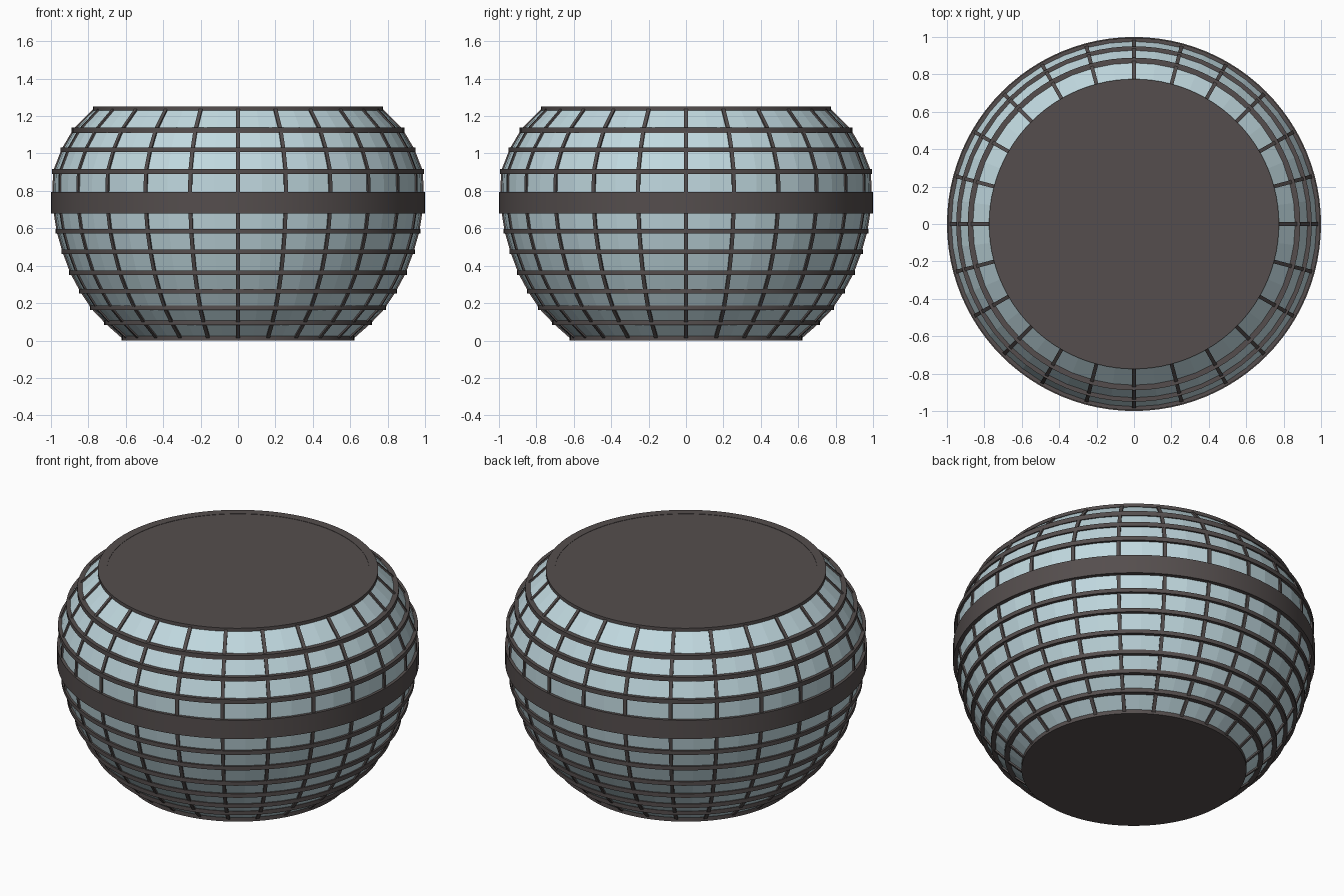
import bpy, bmesh, math

if "Cube" in bpy.data.objects:
    bpy.data.objects.remove(bpy.data.objects["Cube"])


def material(name, rgb):
    m = bpy.data.materials.new(name)
    m.diffuse_color = (*rgb, 1)
    m.use_nodes = True
    m.node_tree.nodes["Principled BSDF"].inputs["Base Color"].default_value = m.diffuse_color
    return m


GLASS = material("pale_blue_glass", (0.53, 0.69, 0.74))
FRAME = material("dark_brown_frame", (0.090, 0.076, 0.075))

# Ring levels: (outer radius, height, half thickness)
RINGS = [(0.622, 0.012, 0.012), (0.716, 0.095, 0.012), (0.791, 0.174, 0.012),
         (0.850, 0.264, 0.012), (0.903, 0.362, 0.012), (0.945, 0.475, 0.012),
         (0.976, 0.584, 0.012), (1.000, 0.737, 0.057), (0.995, 0.904, 0.013),
         (0.950, 1.020, 0.013), (0.889, 1.124, 0.014), (0.775, 1.241, 0.010)]
GLASS_INSET = 0.014
BAYS = 24


def finish(bm, name, mat):
    bmesh.ops.recalc_face_normals(bm, faces=bm.faces)
    me = bpy.data.meshes.new(name)
    bm.to_mesh(me)
    bm.free()
    me.materials.append(mat)
    ob = bpy.data.objects.new(name, me)
    bpy.context.collection.objects.link(ob)
    return ob


def lathe(name, profile, segs, mat, closed=False, smooth=False):
    """Spin (radius, z) points around z; closed joins last point to first."""
    bm = bmesh.new()
    rows = []
    for r, z in profile:
        rows.append([bm.verts.new((r * math.cos(2 * math.pi * i / segs),
                                   r * math.sin(2 * math.pi * i / segs), z))
                     for i in range(segs)])
    n = len(rows)
    for k in range(n if closed else n - 1):
        a, b = rows[k], rows[(k + 1) % n]
        for i in range(segs):
            j = (i + 1) % segs
            bm.faces.new((a[i], a[j], b[j], b[i]))
    if not closed:
        bm.faces.new(rows[0])
        bm.faces.new(rows[-1])
    ob = finish(bm, name, mat)
    if smooth:
        for p in ob.data.polygons:
            p.use_smooth = len(p.vertices) == 4
        bpy.context.view_layer.objects.active = ob
        ob.select_set(True)
        bpy.ops.object.shade_smooth_by_angle(angle=math.radians(20))
        ob.select_set(False)
    return ob


# Faceted glass shell running from ring to ring
shell = [(r - GLASS_INSET, z) for r, z, h in RINGS]
lathe("glass_shell", shell, BAYS * 2, GLASS)

# Horizontal hoops and the wide middle band
for k, (r, z, h) in enumerate(RINGS):
    name = "wide_band" if h > 0.05 else f"hoop_{k}"
    inner = r - 0.05
    lathe(name, [(inner, z - h), (r, z - h), (r, z + h), (inner, z + h)],
          96, FRAME, closed=True, smooth=True)

# Flat roof and base discs
lathe("roof_disc", [(0.76, 1.225), (0.76, 1.249)], 96, FRAME)
lathe("base_disc", [(0.61, 0.0), (0.61, 0.02)], 96, FRAME)

# Upright glazing bars between neighbouring rings
bm = bmesh.new()
W = 0.010
for b in range(BAYS):
    a = 2 * math.pi * b / BAYS
    c, s = math.cos(a), math.sin(a)
    for (r0, z0), (r1, z1) in zip(shell, shell[1:]):
        length = math.hypot(r1 - r0, z1 - z0)
        nr, nz = (z1 - z0) / length, (r0 - r1) / length
        ends = []
        for r, z in ((r0, z0), (r1, z1)):
            ring = []
            for d, t in ((-0.012, -W), (0.008, -W), (0.008, W), (-0.012, W)):
                rr = r + nr * d
                ring.append(bm.verts.new((rr * c - t * s, rr * s + t * c,
                                          min(max(z + nz * d, 0), 1.249))))
            ends.append(ring)
        p, q = ends
        for i in range(4):
            j = (i + 1) % 4
            bm.faces.new((p[i], p[j], q[j], q[i]))
        bm.faces.new(p)
        bm.faces.new(q)
finish(bm, "glazing_bars", FRAME)
